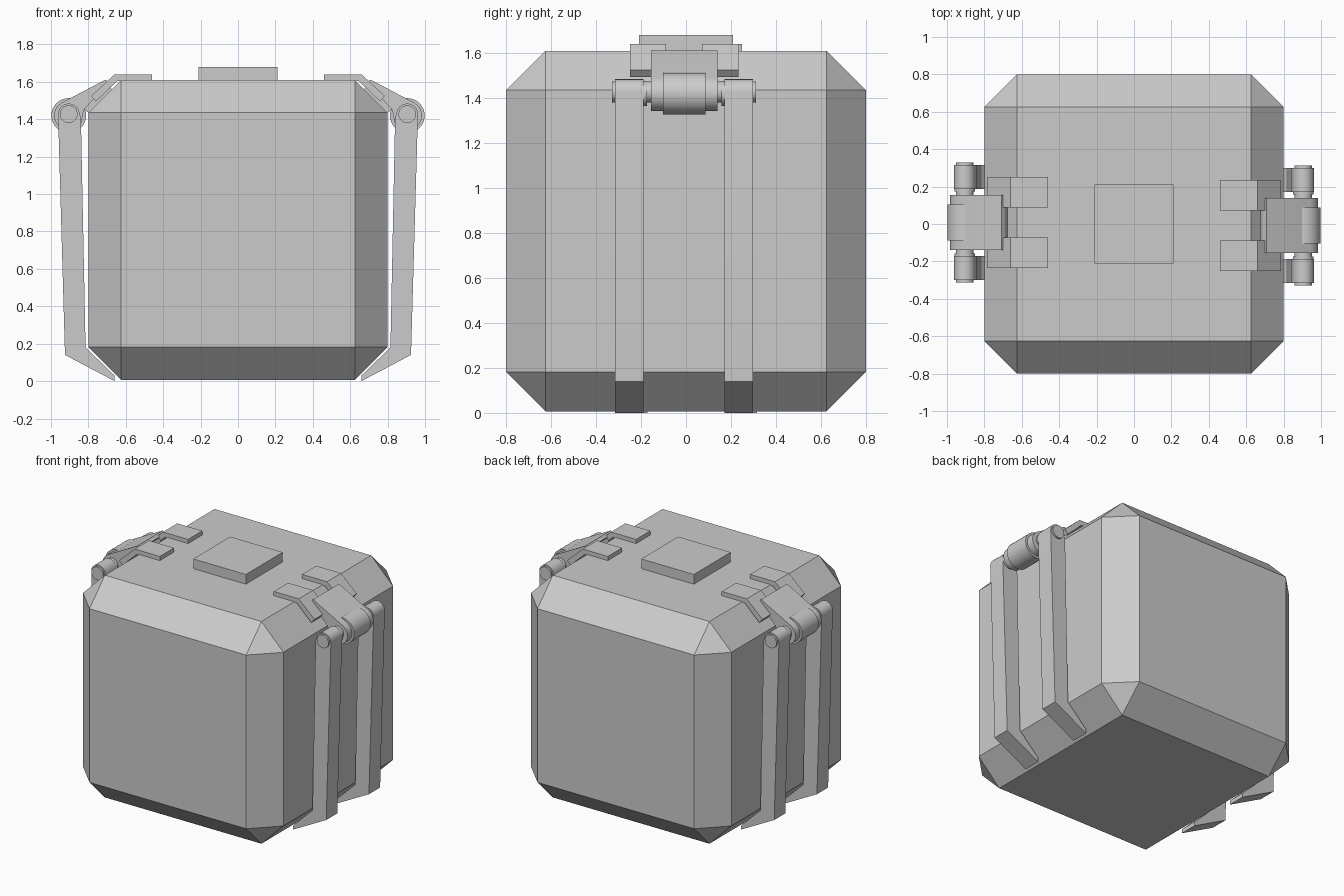
import bpy, bmesh
from math import sin, cos, pi, radians
from mathutils import Matrix

if "Cube" in bpy.data.objects:
    bpy.data.objects.remove(bpy.data.objects["Cube"])


def finish(name, bm, smooth=False):
    bmesh.ops.recalc_face_normals(bm, faces=bm.faces)
    me = bpy.data.meshes.new(name)
    bm.to_mesh(me)
    bm.free()
    ob = bpy.data.objects.new(name, me)
    bpy.context.collection.objects.link(ob)
    if smooth:
        bpy.ops.object.select_all(action='DESELECT')
        ob.select_set(True)
        bpy.context.view_layer.objects.active = ob
        bpy.ops.object.shade_smooth_by_angle(angle=radians(30))
    return ob


def box(name, size, centre, chamfer=0):
    bm = bmesh.new()
    bmesh.ops.create_cube(bm, size=1)
    bmesh.ops.scale(bm, vec=size, verts=bm.verts)
    bmesh.ops.translate(bm, vec=centre, verts=bm.verts)
    if chamfer:
        bmesh.ops.bevel(bm, geom=bm.edges[:], offset=chamfer, segments=1,
                        profile=0.5, affect='EDGES')
    return finish(name, bm)


def arc(cx, cz, r, a0, a1, n):
    return [(cx + r * cos(radians(a0 + (a1 - a0) * i / n)),
             cz + r * sin(radians(a0 + (a1 - a0) * i / n))) for i in range(n + 1)]


def extrude(name, profile, y0, y1, turn, smooth=False):
    """Extrude an x-z profile along y, turned half round for the left side."""
    bm = bmesh.new()
    face = bm.faces.new([bm.verts.new((x, y0 + OFF, z)) for x, z in profile])
    geo = bmesh.ops.extrude_face_region(bm, geom=[face], use_keep_orig=True)
    new = [v for v in geo['geom'] if isinstance(v, bmesh.types.BMVert)]
    bmesh.ops.translate(bm, vec=(0, y1 - y0, 0), verts=new)
    bm.transform(Matrix.Rotation(turn, 4, 'Z'))
    return finish(name, bm, smooth)


def disc(r):
    return arc(PX, PZ, r, 0, 360, 32)[:-1]


OFF = -0.008            # latch offset along y
PX, PZ = 0.905, 1.42    # hinge axis

# Chamfered body and raised top plate
box("body", (1.6, 1.6, 1.603), (0, 0, 0.8085), 0.175)
box("top_plate", (0.42, 0.42, 0.08), (0, 0, 1.64))

arm = [(0.66, 0.0), (0.925, 0.14), (0.962, 1.425)] \
    + arc(PX, 1.427, 0.057, 15, 165, 10) \
    + [(0.84, 1.41), (0.815, 0.18), (0.66, 0.03)]
clip = [(0.46, 1.605), (0.46, 1.64), (0.66, 1.64), (0.785, 1.525),
        (0.76, 1.495), (0.645, 1.605)]
flap = [(0.69, 1.595), (0.708, 1.612)] \
    + arc(PX, PZ, 0.078, 62, -150, 16) + [(0.825, 1.45)]
tongue = [(0.675, 1.56), (0.69, 1.59), (0.83, 1.46), (0.80, 1.435)]

for side, turn in (("right", 0), ("left", pi)):
    # Hinge pin, barrel and the flap that wraps around it
    pin = [(x, z + 0.007) for x, z in disc(0.047)]
    extrude(side + "_pin", pin, -0.32, 0.32, turn, True)
    extrude(side + "_barrel", disc(0.093), -0.095, 0.095, turn, True)
    extrude(side + "_flap", flap, -0.148, 0.148, turn, True)
    extrude(side + "_tongue", tongue, -0.08, 0.08, turn)
    for end, s in (("back", 1), ("front", -1)):
        # Straps down the side and clips folded over the top edge
        extrude(f"{side}_{end}_strap", arm, s * 0.18, s * 0.307, turn, True)
        extrude(f"{side}_{end}_clip", clip, s * 0.08, s * 0.242, turn)
        extrude(f"{side}_{end}_collar", disc(0.055), s * 0.165, s * 0.185, turn, True)
